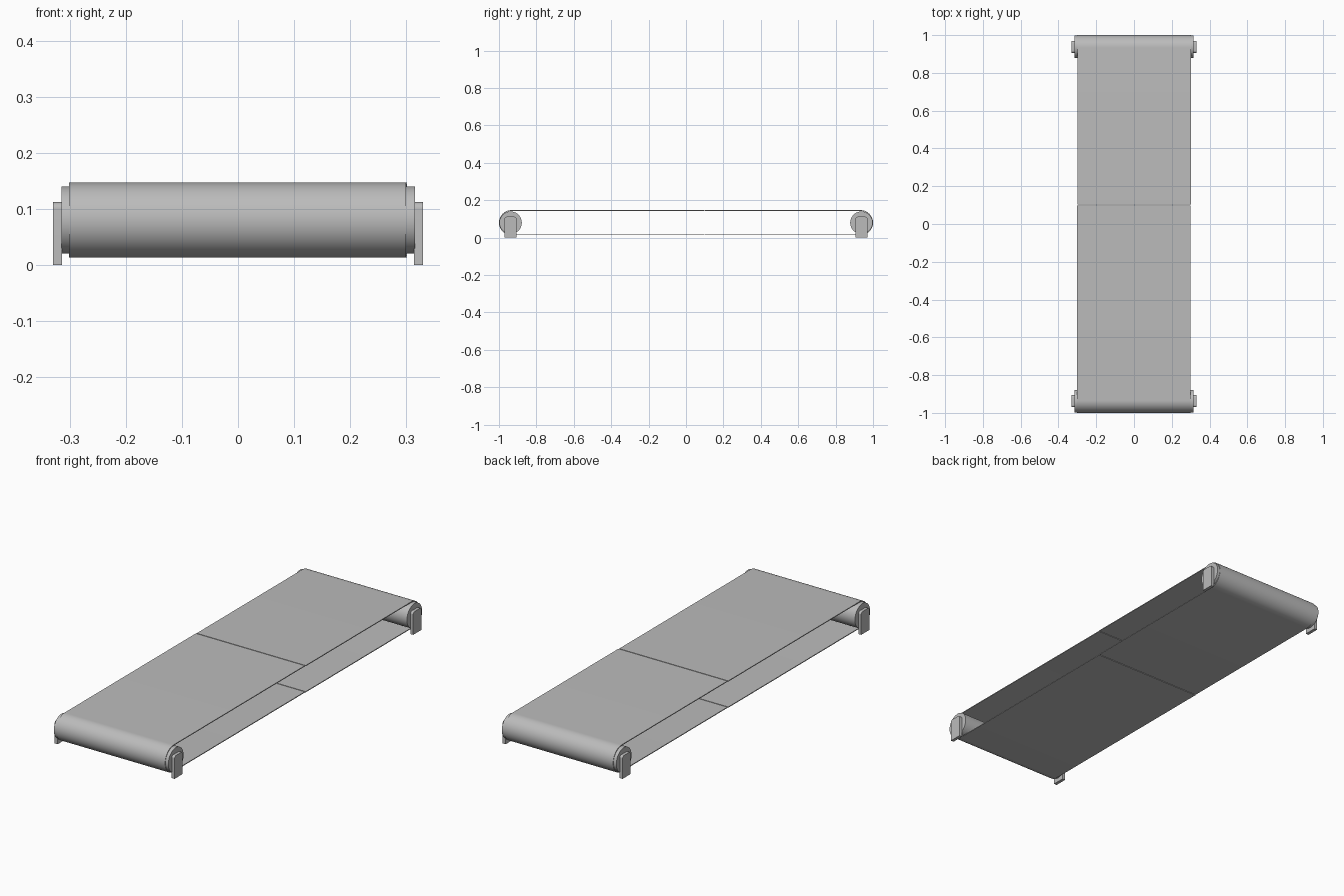
import bpy, bmesh, math
from mathutils import Matrix, Vector

cube = bpy.data.objects.get("Cube")
if cube:
    bpy.data.objects.remove(cube, do_unlink=True)

grey = bpy.data.materials.new("plain_grey")
grey.use_nodes = True
COLOUR = (0.5, 0.5, 0.5, 1)
grey.diffuse_color = COLOUR
grey.node_tree.nodes["Principled BSDF"].inputs["Base Color"].default_value = COLOUR

ROLLER_Y, AXIS_Z, ROLLER_R = 0.938, 0.08, 0.06
BELT_R, BELT_T, BELT_HALF = 0.067, 0.004, 0.3
SEAM_Y = 0.1


def extrude_profile(name, points, x0, x1):
    """Solid made by sweeping a closed (y, z) outline from x0 to x1."""
    bm = bmesh.new()
    face = bm.faces.new([bm.verts.new((x0, y, z)) for y, z in points])
    swept = bmesh.ops.extrude_face_region(bm, geom=[face])["geom"]
    bmesh.ops.translate(bm, vec=(x1 - x0, 0, 0),
                        verts=[v for v in swept if isinstance(v, bmesh.types.BMVert)])
    bmesh.ops.recalc_face_normals(bm, faces=bm.faces)
    mesh = bpy.data.meshes.new(name)
    bm.to_mesh(mesh)
    bm.free()
    obj = bpy.data.objects.new(name, mesh)
    bpy.context.collection.objects.link(obj)
    mesh.materials.append(grey)
    bpy.ops.object.select_all(action='DESELECT')
    obj.select_set(True)
    bpy.context.view_layer.objects.active = obj
    bpy.ops.object.shade_smooth_by_angle(angle=math.radians(30))
    return obj


def arc(cy, cz, r, start, end, steps):
    """Points along an arc in the yz plane, angles in degrees."""
    angles = [math.radians(start + (end - start) * i / steps) for i in range(steps + 1)]
    return [(cy + r * math.cos(a), cz + r * math.sin(a)) for a in angles]


def belt_half(name, side, seam, shift):
    """U-shaped strip wrapped round one roller, ending at the seam."""
    outline = []
    for r, order in ((BELT_R, 1), (BELT_R - BELT_T, -1)):
        path = [(seam, AXIS_Z - r)]
        path += [(side * y, z) for y, z in arc(1 - BELT_R, AXIS_Z, r, -90, 90, 32)]
        path += [(seam, AXIS_Z + r)]
        outline += path[::order]
    extrude_profile(name, outline, shift - BELT_HALF, shift + BELT_HALF)


# Belt in two halves, meeting at a fine seam
belt_half("front_belt", -1, SEAM_Y - 0.002, -0.001)
belt_half("rear_belt", 1, SEAM_Y + 0.002, 0.001)

for end, side in (("front", -1), ("rear", 1)):
    cy = side * ROLLER_Y
    # Roller, projecting past the belt edges
    extrude_profile(end + "_roller", arc(cy, AXIS_Z, ROLLER_R, 0, 360, 64)[:-1],
                    -0.315, 0.315)
    # Support brackets with rounded top corners
    half, top, r = 0.032, 0.112, 0.012
    bracket = [(cy - half, 0), (cy + half, 0)]
    bracket += arc(cy + half - r, top - r, r, 0, 90, 6)
    bracket += arc(cy - half + r, top - r, r, 90, 180, 6)
    for hand, sx in (("left", 1), ("right", -1)):
        extrude_profile(f"{end}_{hand}_bracket", bracket, sx * 0.314, sx * 0.33)
